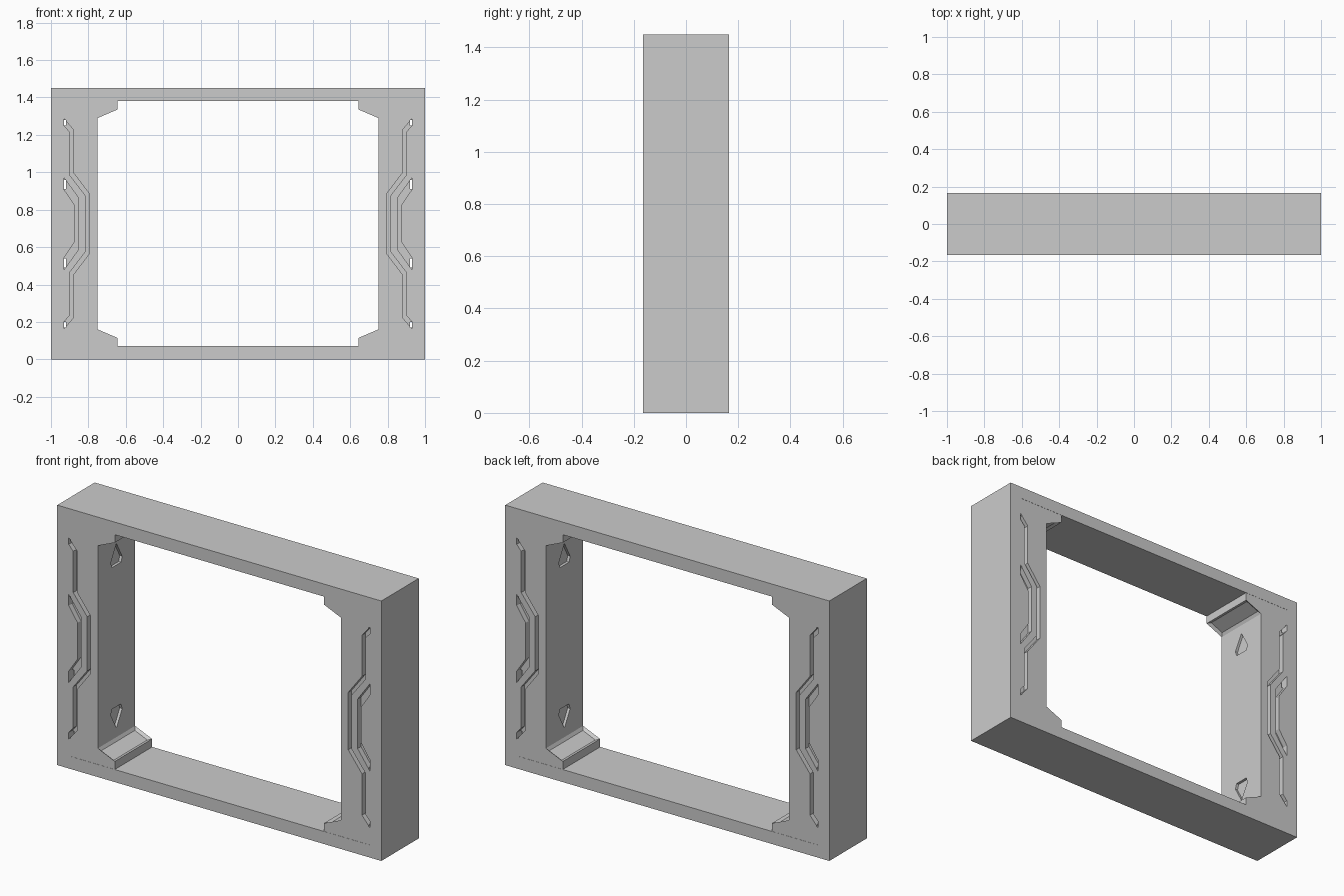
import bpy, bmesh

if "Cube" in bpy.data.objects:
    bpy.data.objects.remove(bpy.data.objects["Cube"])

H, W, D, T = 1.45, 1.0, 0.165, 0.07   # height, half width, half depth, wall
MID = H / 2


def add_prism(bm, pts, lo, hi, axis='y'):
    """Closed prism from a 2D outline: (x, z) along y, or (y, z) along x."""
    place = (lambda a, b, t: (a, t, b)) if axis == 'y' else (lambda a, b, t: (t, a, b))
    ends = [[bm.verts.new(place(a, b, t)) for a, b in pts] for t in (lo, hi)]
    bm.faces.new(ends[0])
    bm.faces.new(ends[1][::-1])
    n = len(pts)
    for i in range(n):
        j = (i + 1) % n
        bm.faces.new((ends[0][i], ends[1][i], ends[1][j], ends[0][j]))


def finish(bm, name):
    bmesh.ops.recalc_face_normals(bm, faces=bm.faces[:])
    me = bpy.data.meshes.new(name)
    bm.to_mesh(me)
    bm.free()
    ob = bpy.data.objects.new(name, me)
    bpy.context.collection.objects.link(ob)
    return ob


def flip(pts):
    """Append the outline's reflection about mid height."""
    return pts + [(x, H - z) for x, z in reversed(pts)]


# Outer rectangular frame
bm = bmesh.new()
outer = [(-W, 0), (W, 0), (W, H), (-W, H)]
inner = [(-W + T, T), (W - T, T), (W - T, H - T), (-W + T, H - T)]
loops = [[bm.verts.new((x, y, z)) for x, z in loop]
         for loop, y in ((outer, -D), (outer, D), (inner, D), (inner, -D))]
for a, b in zip(loops, loops[1:] + loops[:1]):
    for i in range(4):
        j = (i + 1) % 4
        bm.faces.new((a[i], a[j], b[j], b[i]))
finish(bm, "outer_frame")

# Side panel with corner brackets and a sunken pad on each bracket slope
PD = D - 0.001
bm = bmesh.new()
add_prism(bm, flip([(0.93, H - T), (0.645, H - T), (0.645, 1.335), (0.75, 1.29)]), -PD, PD)
bmesh.ops.recalc_face_normals(bm, faces=bm.faces[:])
slopes = [f for f in bm.faces if abs(f.normal.x) > 0.1 and abs(f.normal.z) > 0.1]
bmesh.ops.inset_individual(bm, faces=slopes, thickness=0.022, depth=-0.012)
panel = finish(bm, "side_panels")

# Cutter: decorative grooves on both faces, and pointed dents on the inner wall
line_a = flip([(0.95, 1.31), (0.88, 1.227), (0.88, 0.997), (0.795, 0.885)])
line_b = flip([(0.95, 1.272), (0.902, 1.218), (0.902, 0.988), (0.816, 0.876)])
line_c = flip([(0.95, 0.998), (0.853, 0.863)])
line_d = flip([(0.95, 0.938), (0.875, 0.826)])
bm = bmesh.new()
for lo, hi in ((-0.2, -PD + 0.03), (PD - 0.03, 0.2)):
    add_prism(bm, line_a + line_b[::-1], lo, hi)
    add_prism(bm, line_c + line_d[::-1], lo, hi)
dent = [(-0.05, 0.30), (-0.04, 0.33), (0.04, 0.33), (0.05, 0.30), (0, 0.21)]
add_prism(bm, dent, 0.73, 0.765, 'x')
add_prism(bm, [(y, H - z) for y, z in dent], 0.73, 0.765, 'x')
grooves = finish(bm, "groove_cutter")

# Cutter: narrow through-slots where the grooves meet the frame
bm = bmesh.new()
for z0, z1 in ((1.25, 1.28), (0.91, 0.96)):
    for a, b in ((z0, z1), (H - z1, H - z0)):
        add_prism(bm, [(0.919, a), (0.95, a), (0.95, b), (0.919, b)], -0.3, 0.3)
slots = finish(bm, "slot_cutter")

for cutter in (grooves, slots):
    mod = panel.modifiers.new(cutter.name, 'BOOLEAN')
    mod.operation = 'DIFFERENCE'
    mod.solver = 'EXACT'
    mod.object = cutter
    cutter.hide_render = True
    cutter.display_type = 'WIRE'

# Matching panel on the other side
panel.modifiers.new("mirror", 'MIRROR').use_axis[0] = True
